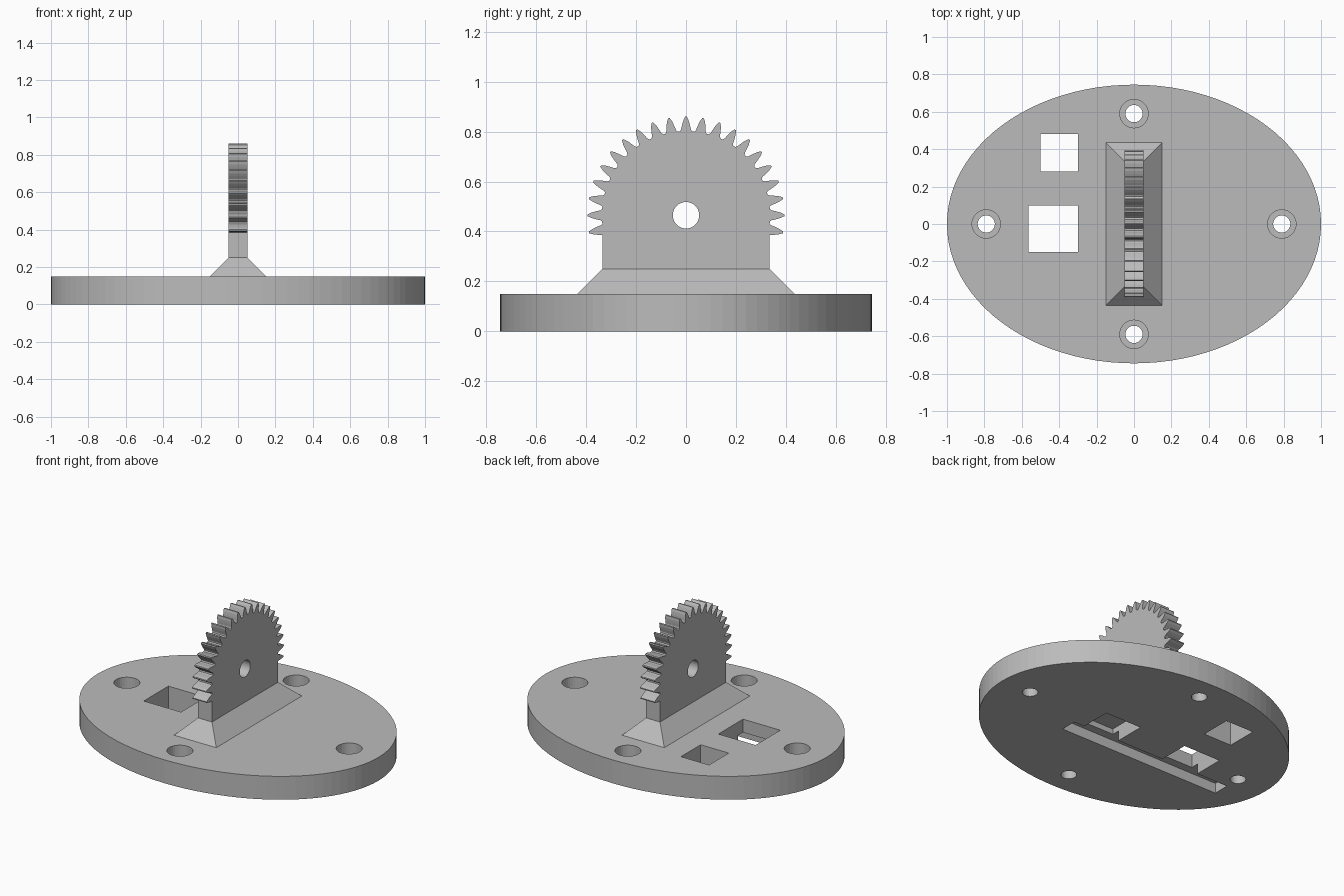
import bpy, bmesh
from math import sin, cos, pi, radians

cube = bpy.data.objects.get("Cube")
if cube:
    bpy.data.objects.remove(cube)

grey = bpy.data.materials.new("plain grey")
grey.use_nodes = True
colour = (0.5, 0.5, 0.5, 1)
grey.diffuse_color = colour
grey.node_tree.nodes["Principled BSDF"].inputs["Base Color"].default_value = colour


def prism(name, points, shift, top_points=None):
    """Solid between a flat outline and its shifted (or replaced) copy."""
    bm = bmesh.new()
    low = [bm.verts.new(p) for p in points]
    ends = top_points or [[c + s for c, s in zip(p, shift)] for p in points]
    high = [bm.verts.new(p) for p in ends]
    bm.faces.new(low)
    bm.faces.new(high)
    for i in range(len(low)):
        j = (i + 1) % len(low)
        bm.faces.new((low[i], low[j], high[j], high[i]))
    bmesh.ops.recalc_face_normals(bm, faces=bm.faces)
    mesh = bpy.data.meshes.new(name)
    bm.to_mesh(mesh)
    bm.free()
    mesh.materials.append(grey)
    obj = bpy.data.objects.new(name, mesh)
    bpy.context.collection.objects.link(obj)
    return obj


def ellipse(rx, ry, n, x=0, y=0, z=0):
    return [(x + rx * cos(2 * pi * i / n), y + ry * sin(2 * pi * i / n), z) for i in range(n)]


def rect(x0, x1, y0, y1, z):
    return [(x0, y0, z), (x1, y0, z), (x1, y1, z), (x0, y1, z)]


def cut(target, cutter):
    """Subtract the cutter, then discard it."""
    cutter.hide_render = True
    mod = target.modifiers.new("cut", "BOOLEAN")
    mod.operation, mod.solver, mod.object = "DIFFERENCE", "EXACT", cutter
    bpy.context.view_layer.objects.active = target
    bpy.ops.object.modifier_apply(modifier=mod.name)
    bpy.data.objects.remove(cutter)


# Oval base plate
TOP = 0.15
base = prism("base_plate", ellipse(1, 0.745, 96), (0, 0, TOP))

# Counterbored screw holes
for x, y in ((0.79, 0), (-0.79, 0), (0, 0.59), (0, -0.59)):
    cut(base, prism("screw_hole", ellipse(0.046, 0.046, 32, x, y, -0.1), (0, 0, 0.4)))
    cut(base, prism("screw_recess", ellipse(0.076, 0.076, 32, x, y, 0.07), (0, 0, 0.2)))

# Square through windows, blind pocket and cable channel underneath
for x0, x1, y0, y1, height in (
    (-0.5, -0.3, 0.28, 0.48, 0.3),
    (-0.565, -0.3, -0.15, 0.1, 0.3),
    (0.035, 0.295, -0.15, 0.1, 0.1),
    (-0.79, 0.37, -0.205, -0.1, 0.065),
):
    cut(base, prism("opening", rect(x0, x1, y0, y1, -0.1), (0, 0, height + 0.1)))

# Sloped foot
prism("gear_foot", rect(-0.15, 0.15, -0.435, 0.435, TOP), None,
      rect(-0.05, 0.05, -0.335, 0.335, 0.25))

# Half gear on a straight block: (angle from tooth centre, radius)
CENTRE, ROOT = 0.465, 0.335
flank = [(-4.2, 0.337), (-3.3, 0.344), (-2.5, 0.362), (-1.6, 0.38), (-0.5, 0.395)]
tooth = flank + [(-a, r) for a, r in reversed(flank)]
outline = [(-0.05, ROOT, 0.25)]
for k in range(-1, 20):
    for a, r in tooth:
        t = radians(10 * k + a)
        outline.append((-0.05, r * cos(t), CENTRE + r * sin(t)))
outline[1] = (-0.05, ROOT, outline[1][2])
outline[-1] = (-0.05, -ROOT, outline[-1][2])
outline.append((-0.05, -ROOT, 0.25))
gear = prism("gear_sector", outline, (0.1, 0, 0))
bore = [(-0.2, y, z + CENTRE) for y, z, _ in ellipse(0.053, 0.053, 40)]
cut(gear, prism("axle_bore", bore, (0.4, 0, 0)))
